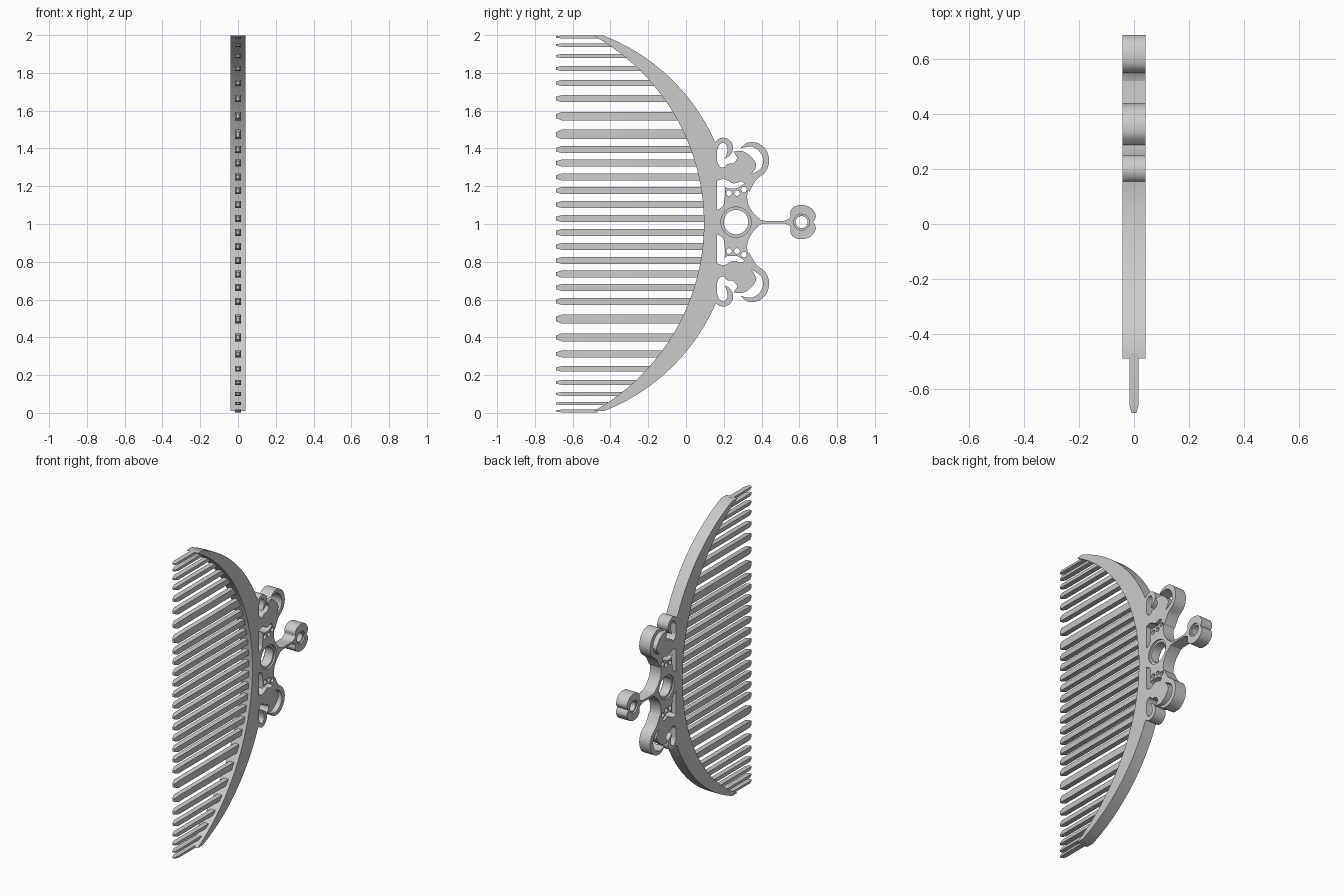
import bpy, bmesh, math
from mathutils import Matrix, Vector

if "Cube" in bpy.data.objects:
    bpy.data.objects.remove(bpy.data.objects["Cube"], do_unlink=True)

HALF = 0.041          # half thickness of the back and ornament
MID = 1.01            # height of the ornament's mirror line
grey = bpy.data.materials.new("grey")
grey.use_nodes = True
grey.diffuse_color = (0.6, 0.6, 0.6, 1)
grey.node_tree.nodes["Principled BSDF"].inputs["Base Color"].default_value = (0.6, 0.6, 0.6, 1)


def finish(name, mesh):
    ob = bpy.data.objects.new(name, mesh)
    bpy.context.collection.objects.link(ob)
    mesh.materials.clear()
    mesh.materials.append(grey)
    bpy.ops.object.select_all(action='DESELECT')
    ob.select_set(True)
    bpy.context.view_layer.objects.active = ob
    bpy.ops.object.shade_smooth_by_angle(angle=math.radians(35))
    return ob


def smooth(pts, n=6):
    """Closed smooth loop through the points; a third value marks a corner."""
    out, k = [], len(pts)
    vec = [Vector(p[:2]) for p in pts]
    tan = [Vector((0, 0)) if len(pts[i]) > 2 else (vec[(i + 1) % k] - vec[i - 1]) / 2
           for i in range(k)]
    for i in range(k):
        a, b, ta, tb = vec[i], vec[(i + 1) % k], tan[i], tan[(i + 1) % k]
        for s in range(n):
            t = s / n
            out.append(a * (2*t**3 - 3*t*t + 1) + ta * (t**3 - 2*t*t + t)
                       + b * (3*t*t - 2*t**3) + tb * (t**3 - t*t))
    return out


def circle(y, v, r, n=32):
    return [Vector((y + r * math.cos(2*math.pi*i/n), v + r * math.sin(2*math.pi*i/n)))
            for i in range(n)]


def flip(loop):
    return [Vector((p[0], -p[1])) for p in reversed(loop)]


def slab(name, loops, half=HALF, mid=MID):
    """Filled side outline (first loop) with holes (other loops), given thickness along x."""
    cu = bpy.data.curves.new(name, 'CURVE')
    cu.dimensions, cu.fill_mode, cu.extrude = '2D', 'BOTH', half
    for loop in loops:
        sp = cu.splines.new('POLY')
        sp.points.add(len(loop) - 1)
        for p, q in zip(sp.points, loop):
            p.co = (q[0], q[1], 0, 1)
        sp.use_cyclic_u = True
    tmp = bpy.data.objects.new(name + "_outline", cu)
    bpy.context.collection.objects.link(tmp)
    bpy.context.view_layer.update()
    mesh = bpy.data.meshes.new_from_object(tmp.evaluated_get(bpy.context.evaluated_depsgraph_get()))
    bpy.data.objects.remove(tmp)
    mesh.transform(Matrix(((0, 0, 1, 0), (1, 0, 0, 0), (0, 1, 0, mid), (0, 0, 0, 1))))
    bm = bmesh.new()
    bm.from_mesh(mesh)
    bmesh.ops.remove_doubles(bm, verts=bm.verts, dist=1e-5)
    bmesh.ops.recalc_face_normals(bm, faces=bm.faces)
    bm.to_mesh(mesh)
    bm.free()
    return finish(name, mesh)


# Crescent back: two arcs, with the outer arc trimmed behind the ornament
def inner(v):
    return -1.043 + math.sqrt(1.295 - v * v)


def outer(v):
    return min(-0.822 + math.sqrt(1.138 - v * v), 0.165)


N = 64
steps = [-0.994 + 1.988 * i / N for i in range(N + 1)]
slab("crescent_back", [[(outer(v), v) for v in steps] + [(inner(v), v) for v in reversed(steps)]],
     mid=1.003)

# Teeth: bars with tapered tips, cut to follow the inner arc
heights = [1.99, 1.947, 1.889, 1.823, 1.746, 1.664, 1.571, 1.474, 1.394, 1.323, 1.249,
           1.177, 1.103, 1.029, 0.955, 0.881, 0.807, 0.735, 0.664, 0.59, 0.497, 0.40,
           0.312, 0.233, 0.161, 0.10, 0.05, 0.01]
bm = bmesh.new()
for z in heights:
    d = abs(z - 1.003)
    h = 0.0185 if d < 0.45 else 0.025 - 0.034 * (d - 0.48)
    w = 0.017
    rings = []
    root = [inner(min(0.99, abs(z + s * h - 1.003))) + 0.012 for s in (-1, 1)]
    for y, k in ((-0.688, 0.5), (-0.658, 1), (None, 1)):
        ring = [bm.verts.new((sx * w * k, root[sz > 0] if y is None else y,
                              min(2, max(0, z + sz * h * k))))
                for sx, sz in ((-1, -1), (1, -1), (1, 1), (-1, 1))]
        rings.append(ring)
    bm.faces.new(rings[0])
    bm.faces.new(rings[2])
    for a, b in zip(rings, rings[1:]):
        for i in range(4):
            bm.faces.new((a[i], a[(i + 1) % 4], b[(i + 1) % 4], b[i]))
bmesh.ops.recalc_face_normals(bm, faces=bm.faces)
mesh = bpy.data.meshes.new("teeth")
bm.to_mesh(mesh)
bm.free()
finish("teeth", mesh)

# Centre plate with a large ring hole and small round piercings
edge = [(0.36, 0.045), (0.33, 0.095), (0.325, 0.15), (0.345, 0.205, 1), (0.305, 0.2),
        (0.27, 0.18), (0.22, 0.18), (0.205, 0.19, 1), (0.205, 0.13), (0.195, 0.085),
        (0.155, 0.06, 1)]
plate = [(0.41, 0, 1)] + edge + [(p[0], -p[1], *p[2:]) for p in reversed(edge)]
dots = [circle(y, v, 0.015, 14) for y, v in ((0.228, 0.153), (0.27, 0.153), (0.307, 0.172))]
slab("centre_plate", [smooth(plate), circle(0.265, 0, 0.08)] + dots + [flip(d) for d in dots])
slab("centre_ring", [circle(0.265, 0, 0.081), circle(0.265, 0, 0.065)], half=0.03)

# Scrolls, mirrored above and below the centre
leaf = smooth([(0.335, 0.16, 1), (0.37, 0.222), (0.42, 0.265), (0.44, 0.32), (0.425, 0.38),
               (0.38, 0.418), (0.325, 0.42), (0.288, 0.39, 1), (0.345, 0.4), (0.388, 0.375),
               (0.408, 0.33), (0.395, 0.283), (0.345, 0.252, 1), (0.372, 0.3), (0.345, 0.345),
               (0.3, 0.375), (0.25, 0.372, 1), (0.27, 0.34), (0.25, 0.312), (0.215, 0.305),
               (0.19, 0.265), (0.145, 0.235, 1), (0.145, 0.21, 1), (0.2, 0.228), (0.25, 0.205),
               (0.295, 0.215), (0.315, 0.19)])
hook = smooth([(0.14, 0.4, 1), (0.165, 0.435), (0.2, 0.447), (0.235, 0.43), (0.25, 0.395),
               (0.235, 0.355), (0.205, 0.335, 1), (0.218, 0.37), (0.218, 0.4), (0.2, 0.42),
               (0.178, 0.41), (0.165, 0.38), (0.162, 0.33), (0.185, 0.29), (0.225, 0.295, 1),
               (0.19, 0.25), (0.145, 0.24, 1)])
for side, f in (("upper", list), ("lower", flip)):
    slab(side + "_leaf_scroll", [f(leaf)])
    slab(side + "_hook_scroll", [f(hook)])

# Stem and pierced heart-shaped finial
slab("stem", [[(0.38, -0.016), (0.42, -0.007), (0.54, -0.007), (0.54, 0.007),
               (0.42, 0.007), (0.38, 0.016)]])
lobe = [(0.52, 0.007, 1), (0.552, 0.024), (0.553, 0.058), (0.578, 0.084), (0.62, 0.09),
        (0.662, 0.075), (0.686, 0.04), (0.683, 0.015)]
heart = lobe + [(0.672, 0, 1)] + [(p[0], -p[1], *p[2:]) for p in reversed(lobe)]
slab("finial", [smooth(heart), circle(0.612, 0, 0.042, 24)])
slab("finial_ring", [circle(0.612, 0, 0.043, 24), circle(0.612, 0, 0.032, 24)], half=0.03)
